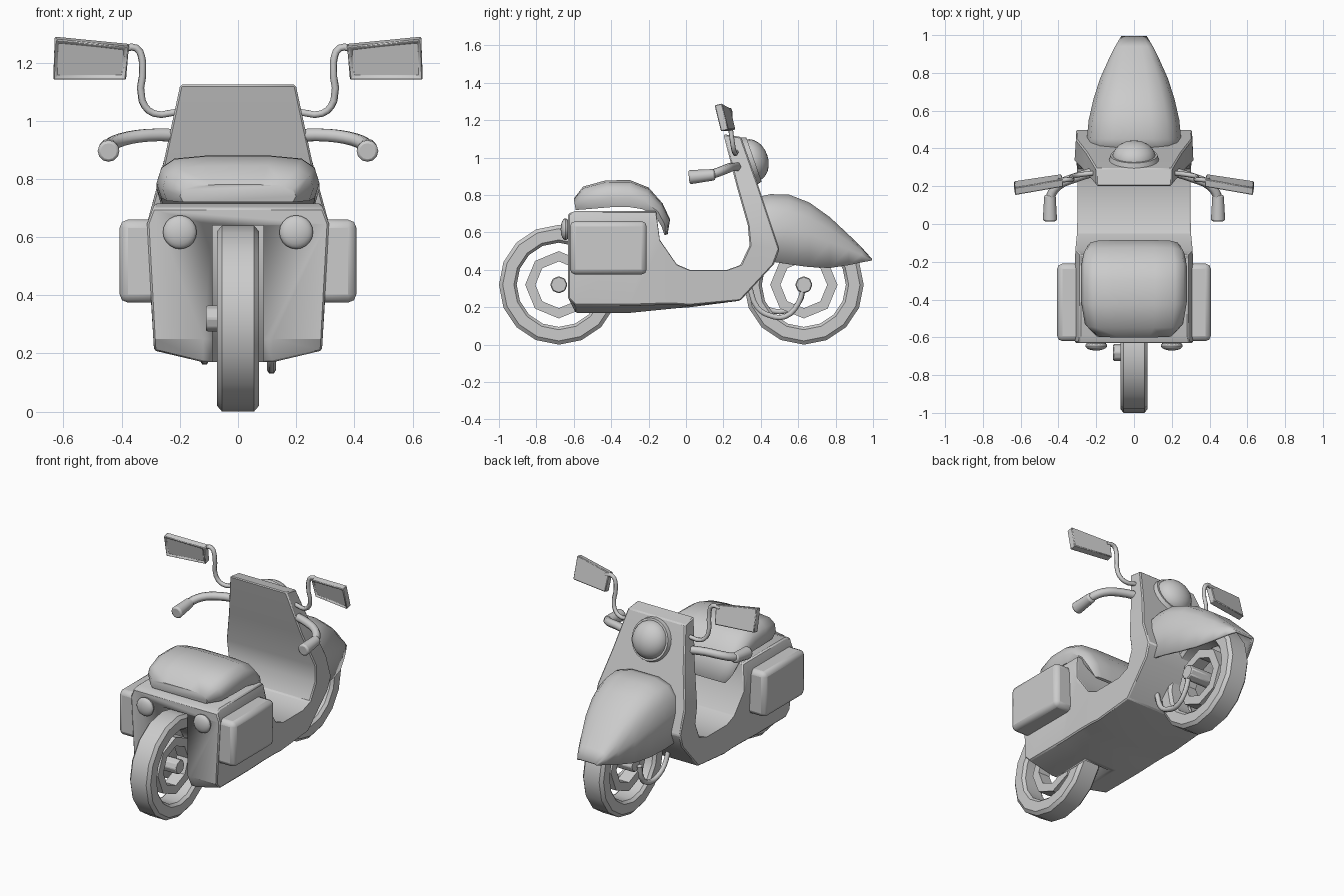
import bpy, bmesh, math
from mathutils import Matrix, Vector

if "Cube" in bpy.data.objects:
    bpy.data.objects.remove(bpy.data.objects["Cube"])


def finish(name, bm, angle=32, bevel=0, segs=1):
    bmesh.ops.recalc_face_normals(bm, faces=bm.faces)
    me = bpy.data.meshes.new(name)
    bm.to_mesh(me)
    bm.free()
    me.shade_smooth()
    me.set_sharp_from_angle(angle=math.radians(angle))
    ob = bpy.data.objects.new(name, me)
    bpy.context.collection.objects.link(ob)
    if bevel:
        m = ob.modifiers.new("bevel", 'BEVEL')
        m.width, m.segments, m.limit_method = bevel, segs, 'ANGLE'
        m.angle_limit = math.radians(35)
    return ob


def mirror(ob):
    ob.modifiers.new("mirror", 'MIRROR')
    return ob


def loft(name, rings, closed=True, caps=True, loop=False, **kw):
    bm = bmesh.new()
    vs = [[bm.verts.new(p) for p in r] for r in rings]
    n = len(rings[0])
    pairs = list(zip(vs, vs[1:])) + ([(vs[-1], vs[0])] if loop else [])
    for a, b in pairs:
        for i in range(n if closed else n - 1):
            j = (i + 1) % n
            bm.faces.new((a[i], a[j], b[j], b[i]))
    if caps and not loop:
        bm.faces.new(vs[0])
        bm.faces.new(vs[-1])
    return finish(name, bm, **kw)


def lathe(name, profile, centre, seg, tilt=0.0, **kw):
    """Revolve (x, r) points about the x axis."""
    cx, cy, cz = centre
    rings = []
    for k in range(seg):
        a = 2 * math.pi * k / seg
        rings.append([(cx + x, cy + r * math.cos(a), cz + r * math.sin(a)) for x, r in profile])
    return loft(name, rings, loop=True, **kw)


def symmetric(half, y):
    """Closed ring from right-hand (x, y, z) points."""
    return half + [(-x, yy, z) for x, yy, z in reversed(half)]


def box(name, lo, hi, **kw):
    bm = bmesh.new()
    c = (Vector(lo) + Vector(hi)) / 2
    d = Vector(hi) - Vector(lo)
    bmesh.ops.create_cube(bm, size=1, matrix=Matrix.Translation(c) @ Matrix.Diagonal((*d, 1)))
    return finish(name, bm, **kw)


def cylinder(name, centre, axis, r1, r2, depth, seg, **kw):
    bm = bmesh.new()
    rot = Vector(axis).to_track_quat('Z', 'Y').to_matrix().to_4x4()
    bmesh.ops.create_cone(bm, cap_ends=True, segments=seg, radius1=r1, radius2=r2, depth=depth,
                          matrix=Matrix.Translation(centre) @ rot)
    return finish(name, bm, **kw)


def dome(name, centre, axis, r, height):
    bm = bmesh.new()
    rot = Vector(axis).to_track_quat('Z', 'Y').to_matrix().to_4x4()
    bmesh.ops.create_uvsphere(bm, u_segments=20, v_segments=12, radius=1,
                              matrix=Matrix.Translation(centre) @ rot @ Matrix.Diagonal((r, r, height, 1)))
    return finish(name, bm)


def tube(name, pts, r):
    cu = bpy.data.curves.new(name, 'CURVE')
    cu.dimensions = '3D'
    cu.bevel_depth, cu.bevel_resolution, cu.use_fill_caps = r, 1, True
    cu.resolution_u = 3
    sp = cu.splines.new('BEZIER')
    sp.bezier_points.add(len(pts) - 1)
    for bp, p in zip(sp.bezier_points, pts):
        bp.co = p
        bp.handle_left_type = bp.handle_right_type = 'AUTO'
    ob = bpy.data.objects.new(name, cu)
    bpy.context.collection.objects.link(ob)
    return ob


# Wheels: tyre, octagonal rim and hub
for name, y, x0 in (("rear", -0.68, -0.11), ("front", 0.63, -0.09)):
    c = (0, y, 0.32)
    tyre = [(-.072, .24), (-.072, .30), (-.055, .32), (.055, .32), (.072, .30), (.072, .24), (.055, .225), (-.055, .225)]
    lathe(name + "_tyre", tyre, c, 16)
    lathe(name + "_rim", [(-.04, .125), (-.04, .18), (.04, .18), (.04, .125)], c, 8)
    x1 = .07 if name == "rear" else .13
    cylinder(name + "_hub", ((x0 + x1) / 2, y, .32), (1, 0, 0), .046, .046, x1 - x0, 8, bevel=.005)


# Body: rear tub, floor and leg shield swept as one strip
def body_width(z):
    t = [(.15, .285), (.64, .315), (.72, .285), (1.14, .195)]
    for (a, wa), (b, wb) in zip(t, t[1:]):
        if z <= b:
            return wa + (wb - wa) * (z - a) / (b - a)


strip = [(-.63, .25, -.63, .70, 0), (-.59, .17, -.59, .715, .04), (-.3, .17, -.16, .715, .04),
         (-.15, .185, -.14, .56, .03), (-.05, .195, -.05, .43, .02), (.02, .2, .02, .40, .01),
         (.29, .235, .22, .40, 0), (.47, .43, .29, .425, 0), (.5, .51, .34, .53, 0),
         (.45, .66, .33, .64, 0), (.38, .87, .27, .85, 0), (.295, 1.11, .2, 1.125, 0)]
rings = []
for y0, z0, y1, z1, k in strip:
    ym, zm = y1 + .12 * (y0 - y1), z1 + .12 * (z0 - z1)
    zs = z0 + k
    rings.append(symmetric([(.12, y0, z0), (body_width(zs), y0, zs), (body_width(zm), ym, zm),
                            (body_width(z1), y1, z1)], 0))
body = loft("body", rings, bevel=.008)

# Rear wheel slot
slot = box("slot_cutter", (-.088, -.8, 0), (.088, -.33, .64))
slot.hide_render = True
slot.hide_viewport = True
cut = body.modifiers.new("slot", 'BOOLEAN')
cut.operation, cut.solver, cut.object = 'DIFFERENCE', 'EXACT', slot

# Seat: rounded section following an arched path
seat = [(-.6, .78, -.59, .72, .2), (-.55, .845, -.52, .725, .26), (-.43, .878, -.4, .735, .28),
        (-.3, .88, -.3, .735, .28), (-.2, .84, -.235, .725, .28), (-.125, .755, -.165, .69, .265),
        (-.085, .67, -.13, .63, .245), (-.098, .59, -.115, .585, .2)]
rings = []
for yt, zt, yb, zb, w in seat:
    def at(s, f):
        return (w * s, yb + f * (yt - yb), zb + f * (zt - zb))
    rings.append(symmetric([at(.94, 0), at(1, .35), at(.94, .72), at(.78, .93), at(.4, 1)], 0))
loft("seat", rings, angle=45)

# Side cases
mirror(box("side_case", (.26, -.62, .375), (.407, -.21, .66), bevel=.028, segs=2))

# Tail lights
mirror(cylinder("tail_light_base", (.2, -.635, .617), (0, -1, 0), .052, .052, .04, 16))
mirror(dome("tail_light", (.2, -.645, .617), (0, -1, 0), .058, .025))

# Front fender shell
fender = [(.37, .25, .79, .45), (.45, .25, .81, .445), (.55, .24, .808, .43), (.66, .215, .765, .415),
          (.77, .18, .685, .41), (.87, .135, .59, .425), (.94, .1, .52, .44), (.995, .068, .458, .45)]
rings = []
for y, w, t, b in fender:
    h = t - b
    half = [(w, y, b), (w, y, b + .5 * h), (w * .92, y, b + .75 * h), (w * .72, y, b + .91 * h),
            (w * .38, y, b + .985 * h)]
    rings.append(symmetric(half, y))
shell = loft("front_fender", rings, closed=False, caps=False, angle=40)
sol = shell.modifiers.new("thickness", 'SOLIDIFY')
sol.thickness, sol.offset = .015, -1

# Headlight
axis = Vector((0, .945, .327))
base = Vector((0, .335, .98))
cylinder("headlight_ring", base + axis * .01, axis, .136, .125, .04, 24)
dome("headlight", base + axis * .02, axis, .115, .085)

# Handlebars, mirror stems and swing arms
for s, side in ((1, "right"), (-1, "left")):
    tube("handlebar_" + side, [(s * x, y, z) for x, y, z in
         ((.2, .28, .95), (.31, .245, .95), (.4, .205, .935), (.44, .15, .915), (.445, .1, .905))], .025)
    tube("mirror_stem_" + side, [(s * x, y, z) for x, y, z in
         ((.21, .27, 1.03), (.29, .26, 1.025), (.33, .25, 1.07), (.328, .235, 1.2), (.35, .235, 1.25), (.4, .23, 1.245))], .013)
    d = 0 if s == 1 else .03
    tube("swing_arm_" + side, [(s * .115, y, z) for y, z in
         ((.34, .31), (.38, .2 + d), (.45, .155 + d), (.53, .15 + d), (.6, .22), (.63, .32))], .016)

# Grips
mirror(cylinder("grip", (.445, .085, .902), (0, -.99, -.1), .03, .038, .14, 12, bevel=.01, segs=2))

# Mirrors: thin tilted plates with a recessed glass
bm = bmesh.new()
corners = [(.385, 1.14), (.635, 1.14), (.63, 1.28), (.375, 1.255)]
glass, back = [], []
for x, z in corners:
    y = .225 - .15 * (x - .38) - .25 * (z - 1.14)
    glass.append(bm.verts.new((x, y, z)))
    back.append(bm.verts.new((x, y + .04, z + .01)))
face = bm.faces.new(glass)
bm.faces.new(back)
for i in range(4):
    j = (i + 1) % 4
    bm.faces.new((glass[i], glass[j], back[j], back[i]))
bmesh.ops.recalc_face_normals(bm, faces=bm.faces)
bmesh.ops.inset_region(bm, faces=[face], thickness=.014)
bmesh.ops.inset_region(bm, faces=[face], thickness=.002, depth=-.008)
mirror(finish("mirror", bm, bevel=.004))
